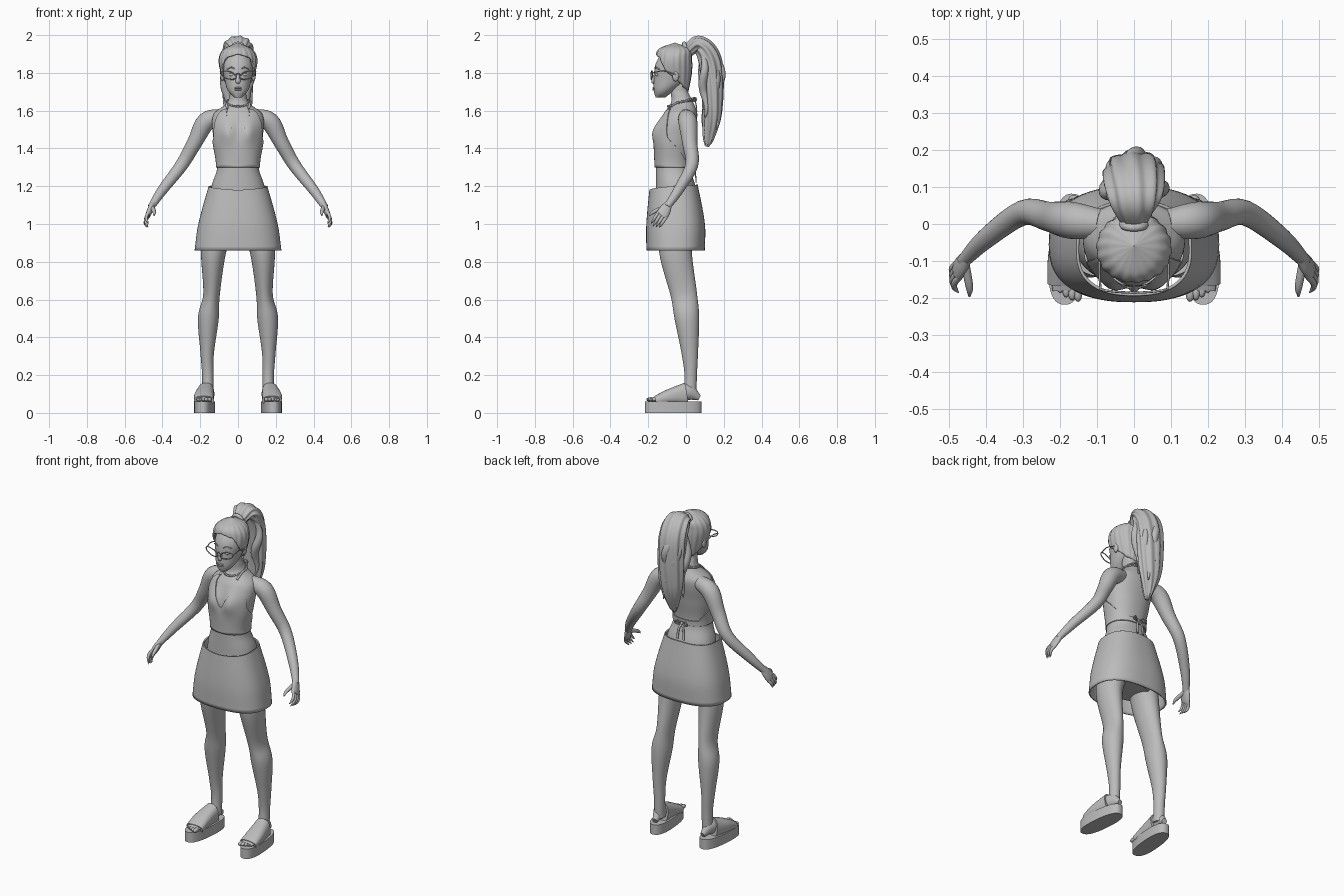
import bpy, bmesh, math
from math import sin, cos, pi, radians
from mathutils import Vector, Matrix

if "Cube" in bpy.data.objects:
    bpy.data.objects.remove(bpy.data.objects["Cube"], do_unlink=True)

grey = (0.5, 0.5, 0.5, 1)
clay = bpy.data.materials.new("clay_grey")
clay.use_nodes = True
clay.diffuse_color = grey
clay.node_tree.nodes["Principled BSDF"].inputs["Base Color"].default_value = grey


def finish(name, bm, thickness=0):
    """Turn a bmesh into a smooth shaded object, optionally with thickness."""
    mesh = bpy.data.meshes.new(name)
    bm.to_mesh(mesh)
    bm.free()
    mesh.materials.append(clay)
    obj = bpy.data.objects.new(name, mesh)
    bpy.context.collection.objects.link(obj)
    if thickness:
        modifier = obj.modifiers.new("thickness", "SOLIDIFY")
        modifier.thickness = thickness
        modifier.offset = -1
    bpy.ops.object.select_all(action="DESELECT")
    obj.select_set(True)
    bpy.context.view_layer.objects.active = obj
    bpy.ops.object.shade_smooth_by_angle(angle=radians(50))
    return obj


def interpolate(table, key):
    """Smoothly interpolate rows keyed by their first value."""
    last = len(table) - 1
    key = min(max(key, table[0][0]), table[last][0])
    i = 0
    while i < last - 1 and key > table[i + 1][0]:
        i += 1
    start, end = table[i], table[i + 1]
    before, after = table[max(i - 1, 0)], table[min(i + 2, last)]
    span = end[0] - start[0]
    u = (key - start[0]) / span
    ease = u * u * (3 - 2 * u)
    values = []
    for a, b, p, n in zip(start[1:], end[1:], before[1:], after[1:]):
        slope_in = (b - p) / (end[0] - before[0]) * span
        slope_out = (n - a) / (after[0] - start[0]) * span
        values.append(a + (b - a) * ease
                      + u * (1 - u) * ((1 - u) * slope_in - u * slope_out))
    return values


def level(z):
    return lambda angle: z


def by_angle(*pairs):
    """Height that depends on the angle away from the front, in degrees."""
    def height(angle):
        turn = math.degrees(min(angle, 2 * pi - angle))
        for (a, low), (b, high) in zip(pairs, pairs[1:]):
            if turn <= b:
                return low + (high - low) * (turn - a) / (b - a)
        return pairs[-1][1]
    return height


def power(value, exponent):
    return math.copysign(abs(value) ** exponent, value)


def skin_rings(bm, rings, caps):
    count = len(rings[0])
    for lower, upper in zip(rings, rings[1:]):
        for i in range(count):
            j = (i + 1) % count
            bm.faces.new((lower[i], lower[j], upper[j], upper[i]))
    if caps:
        bm.faces.new(rings[0][::-1])
        bm.faces.new(rings[-1])


def shell(name, table, low, high, grow=0, rows=24, cols=96, square=0.9,
          caps=True, thickness=0, shape=None, ridge=0):
    """Upright loft; table rows hold height, half width, front and back."""
    bm = bmesh.new()
    rings = []
    for row in range(rows + 1):
        rise = sin(row / rows * pi / 2)
        ring = []
        for col in range(cols):
            angle = 2 * pi * col / cols
            z = low(angle) + (high(angle) - low(angle)) * rise
            half, front, back = interpolate(table, z)
            extra = grow + ridge * half * sin(angle * 18)
            x = (half + extra) * power(sin(angle), square)
            depth = (back - front) / 2 + extra
            y = (front + back) / 2 - depth * power(cos(angle), square)
            if shape:
                y += shape(x, z, cos(angle))
            ring.append(bm.verts.new((x, y, z)))
        rings.append(ring)
    skin_rings(bm, rings, caps)
    return finish(name, bm, thickness)


def tube(name, points, side=1, ref=(1, 0, 0), steps=5, cols=16, square=1, groove=0):
    """Sweep an ellipse along points of x, y, z and one or two radii."""
    table = [(i, *p, p[-1])[:6] for i, p in enumerate(points)]
    count = (len(points) - 1) * steps
    samples = [interpolate(table, i / steps) for i in range(count + 1)]
    centres = [Vector(s[:3]) for s in samples]
    bm = bmesh.new()
    rings = []
    for i, (centre, sample) in enumerate(zip(centres, samples)):
        along = (centres[min(i + 1, count)] - centres[max(i - 1, 0)]).normalized()
        across = Vector(ref)
        across = (across - along * across.dot(along)).normalized()
        upward = along.cross(across)
        ring = []
        for col in range(cols):
            angle = 2 * pi * col / cols
            scale = 1 + groove * sin(9 * (angle + i / count))
            p = (centre + across * (sample[3] * scale * power(cos(angle), square))
                 + upward * (sample[4] * scale * power(sin(angle), square)))
            ring.append(bm.verts.new((p.x * side, p.y, p.z)))
        rings.append(ring)
    skin_rings(bm, rings, True)
    bmesh.ops.recalc_face_normals(bm, faces=bm.faces)
    return finish(name, bm)


def wire(name, points, radius, side=1, ref=(0, 1, 0)):
    return tube(name, [(*p, radius) for p in points], side, ref, cols=8)


def ball(name, centre, size):
    bm = bmesh.new()
    bmesh.ops.create_uvsphere(bm, u_segments=16, v_segments=10, radius=1,
                              matrix=Matrix.Translation(centre) @ Matrix.Diagonal((*size, 1)))
    return finish(name, bm)


def bust(x, z, facing):
    bump = math.exp(-((abs(x) - .06) / .045) ** 2 - ((z - 1.49) / .06) ** 2)
    return -.025 * bump * math.sqrt(max(facing, 0))


# Torso with neck, and the halter top that follows its surface
torso = [(.9, .13, -.14, .04), (1, .16, -.16, .07), (1.2, .14, -.16, .05),
         (1.3, .11, -.16, .02), (1.45, .13, -.16, .04), (1.58, .13, -.12, .06),
         (1.64, .06, -.08, .04), (1.7, .04, -.08, .01)]
shell("torso", torso, level(.9), level(1.75), rows=60, shape=bust)
neckline = by_angle((0, 1.45), (30, 1.61), (45, 1.61), (70, 1.46), (135, 1.33), (180, 1.33))
shell("halter_top", torso, level(1.3), neckline, grow=.007, rows=30,
      caps=False, thickness=.006, shape=bust)

# Flared skirt
skirt = [(.86, .23, -.21, .1), (1, .21, -.21, .1), (1.22, .15, -.19, .06)]
shell("skirt", skirt, level(.86), by_angle((0, 1.18), (90, 1.2), (180, 1.21)),
      square=.8, caps=False, thickness=.008)

# Head and hair cap
head = [(1.67, .02, -.16, -.11), (1.7, .05, -.17, -.07), (1.76, .07, -.17, 0),
        (1.85, .08, -.16, .02), (1.94, .03, -.1, -.03)]
shell("head", head, level(1.67), level(1.94), square=1)
hair = [(1.69, .05, -.1, .01), (1.8, .09, -.16, .03), (1.88, .1, -.16, .03),
        (1.93, .07, -.14, .02), (1.96, .001, -.06, -.058)]
hairline = by_angle((0, 1.9), (40, 1.88), (70, 1.8), (130, 1.72), (180, 1.7))
shell("hair_cap", hair, hairline, level(1.96), square=1, caps=False,
      thickness=.01, ridge=.02)

# Ponytail, its wavy locks and the hair tie
tube("ponytail", [(0, 0, 1.91, .03), (0, .07, 1.95, .07, .045), (0, .13, 1.85, .08, .06),
     (0, .14, 1.6, .07, .05), (0, .12, 1.46, .03), (0, .11, 1.41, .01)],
     cols=72, steps=10, groove=.07)
for k in range(5):
    fan = -pi / 2 + k * pi / 4
    tip = 1.5 + .06 * (k % 3)
    lock = []
    for i in range(9):
        f = i / 8
        lock.append((.07 * sin(fan) * (1 - f * f / 2) + .01 * sin(f * 11 + k),
                     .1 + .08 * cos(fan) + .01 * cos(f * 10 + k) - .03 * (1 - f) ** 4,
                     1.94 + (tip - 1.94) * f,
                     .003 + .02 * sin(pi * f)))
    tube("hair_lock", lock, steps=3)
turns = [i * pi / 6 for i in range(13)]
wire("hair_tie", [(.03 * cos(a), -.01 * sin(a), 1.925 + .03 * sin(a)) for a in turns],
     .011, ref=(0, 1, .4))

# Nose and lips
tube("nose", [(0, -.16, 1.8, .006), (0, -.174, 1.757, .013, .01), (0, -.168, 1.745, .005)])
for name, z in (("upper_lip", 1.72), ("lower_lip", 1.711)):
    ball(name, (0, -.17, z), (.02, .008, .005))

# Necklace beads
for i in range(32):
    a = pi * i / 16
    ball("necklace_bead", (.06 * sin(a), -.025 - .07 * cos(a), 1.645 - .022 * cos(a)),
         [.006] * 3)


def bow(y, z, size):
    """Knot with paired loops and hanging tails."""
    knot = Vector((0, y, z))
    ball("bow_knot", knot, [.01] * 3)
    loop = [knot + Vector(p) * size for p in ((0, 0, 0), (1, .4, .5), (1.4, .4, 0),
                                              (.8, .3, -.2), (0, 0, 0))]
    tail = [knot + Vector(p) * size for p in ((0, 0, 0), (.5, .4, -1), (.7, .6, -3))]
    for side in (1, -1):
        wire("bow_loop", loop, .004, side)
        tube("bow_tail", [(*p, .007, .003) for p in tail], side)


# Ties of the halter at the back and neck
bow(.036, 1.31, .03)
bow(.045, 1.655, .02)

for side, label in ((1, "left_"), (-1, "right_")):
    # Eye, ear and brow
    ball(label + "eye", (.033 * side, -.153, 1.79), (.016, .01, .009))
    ball(label + "ear", (.083 * side, -.055, 1.785), (.01, .018, .03))
    wire(label + "eyebrow", [(.016, -.163, 1.82), (.035, -.16, 1.83), (.058, -.143, 1.82)],
         .003, side, ref=(0, 0, 1))

    # Glasses with upswept outer corners
    rim = []
    for a in turns:
        x = .05 + .04 * cos(a)
        rim.append((x, -.185 + x * x, 1.788 + .02 * sin(a) + .01 * cos(a)))
    wire(label + "glasses_rim", rim, .003, side)
    wire(label + "glasses_arm", [(.09, -.177, 1.8), (.094, -.12, 1.81), (.09, -.05, 1.79)],
         .003, side, ref=(1, 0, 0))

    # Halter strap around the neck
    tube(label + "neck_strap", [(.055, -.09, 1.61, .008, .004), (.064, -.05, 1.642, .005),
         (.06, 0, 1.65, .005), (0, .045, 1.655, .005)], side, ref=(1, 0, .3))

    # Arm
    tube(label + "arm", [(.09, 0, 1.57, .04), (.17, .01, 1.54, .05), (.23, .02, 1.43, .04),
         (.3, .03, 1.31, .034), (.4, -.04, 1.18, .027), (.46, -.1, 1.09, .018)],
         side, ref=(0, 1, 0), cols=24)

    # Palm, four fingers and thumb
    width = Vector((-.15, -.8, .6))
    knuckles = Vector((.475, -.125, 1.05))
    tube(label + "palm", [(.45, -.09, 1.11, .018, .015), (.463, -.108, 1.08, .03, .016),
         (*knuckles, .033, .014), (.478, -.134, 1.038, .026, .009)], side, ref=width)
    for k in range(4):
        base = knuckles + width * (.024 - .016 * k)
        reach = 1 - .1 * abs(k - 1)
        finger = []
        for i in range(5):
            f = i / 4
            bend = Vector((.016 * sin(f * 3), -.045 * f, -.068 * f))
            finger.append((*(base + bend * reach), .009 * (1 - .8 * f ** 4)))
        tube(label + "finger", finger, side, ref=width, steps=3, cols=10)
    tube(label + "thumb", [(.455, -.11, 1.09, .012), (.444, -.17, 1.065, .01),
         (.444, -.195, 1.045, .003)], side)

    # Leg
    tube(label + "leg", [(.1, -.05, 1, .08, .09), (.13, -.055, .85, .066, .086),
         (.14, -.012, .63, .044, .07), (.157, .005, .5, .055, .065),
         (.163, .02, .32, .036, .044), (.16, .025, .2, .03, .033),
         (.16, .02, .09, .03, .035)], side, steps=8, cols=32)

    # Foot and toes
    tube(label + "foot", [(.16, .07, .08, .015), (.17, 0, .11, .035, .045),
         (.18, -.11, .08, .045, .027), (.18, -.18, .07, .04, .01)], side, cols=24)
    for k in range(5):
        size = .012 - .001 * k
        ball(label + "toe", ((.151 + .016 * k) * side, -.186 + .002 * k * k, .071),
             (size, 2 * size, size))

    # Platform sandal: sole and broad strap
    sole = shell(label + "sole", [(0, .052, -.15, .15), (1, .052, -.15, .15)],
                 level(0), level(.06), rows=1, square=.8)
    sole.data.transform(Matrix.Translation((.177 * side, -.068, 0))
                        @ Matrix.Rotation(radians(5) * side, 4, "Z"))
    tube(label + "sandal_strap", [(.17, 0, .1, .045, .06), (.18, -.09, .085, .052, .04),
         (.18, -.16, .065, .053, .025)], side, cols=32, square=.8)

# Glasses bridge
wire("glasses_bridge", [(-.012, -.184, 1.79), (0, -.186, 1.797), (.012, -.184, 1.79)], .003)
